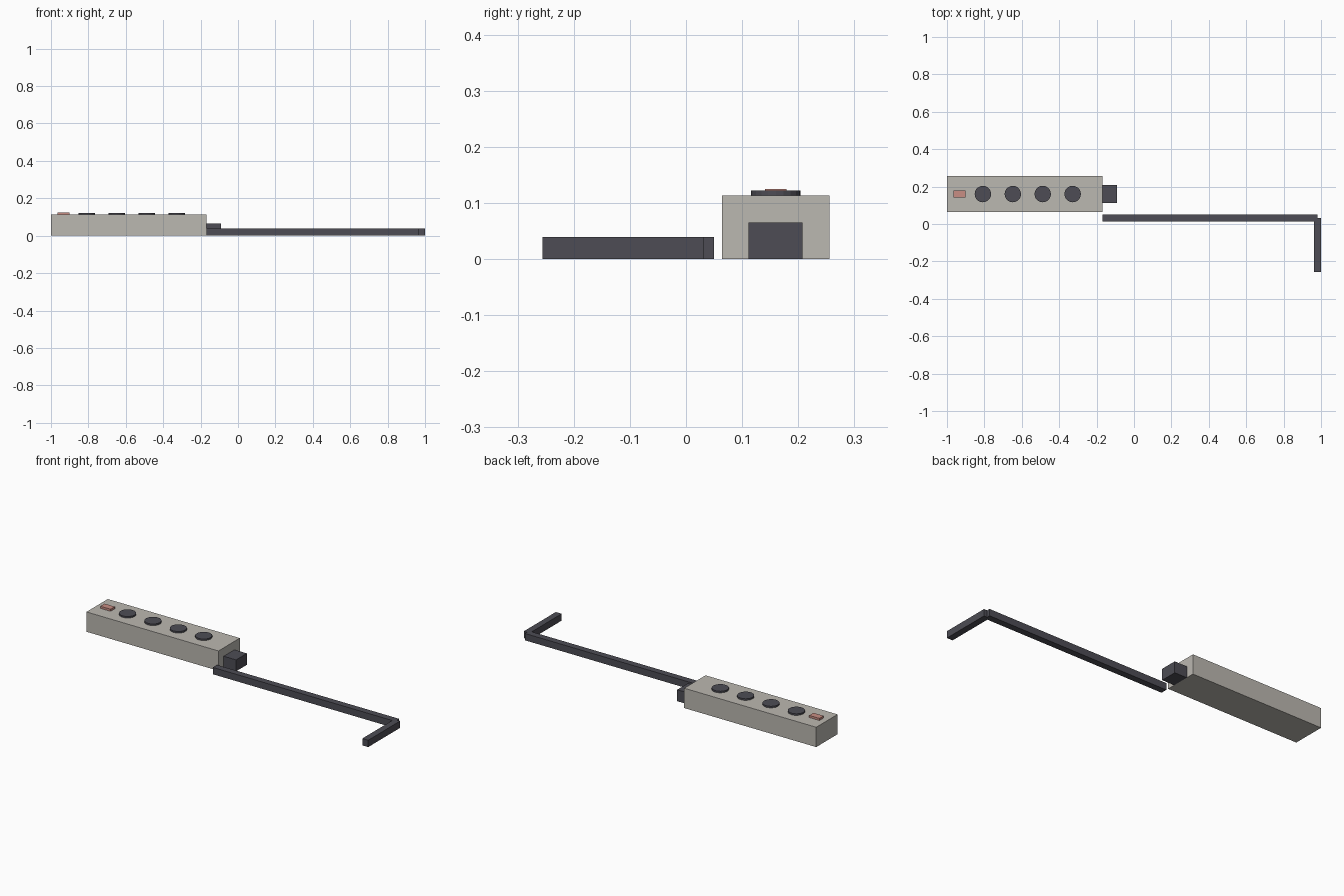
import bpy
import bmesh
from mathutils import Matrix, Vector

old = bpy.data.objects.get("Cube")
if old:
    bpy.data.objects.remove(old, do_unlink=True)


def make_material(name, rgb):
    mat = bpy.data.materials.new(name)
    mat.use_nodes = True
    color = (*rgb, 1.0)
    mat.diffuse_color = color
    mat.node_tree.nodes["Principled BSDF"].inputs["Base Color"].default_value = color
    return mat


def finish(name, bm, mat):
    mesh = bpy.data.meshes.new(name)
    bm.to_mesh(mesh)
    bm.free()
    mesh.materials.append(mat)
    obj = bpy.data.objects.new(name, mesh)
    bpy.context.collection.objects.link(obj)
    return obj


def box(name, low, high, mat):
    low, high = Vector(low), Vector(high)
    bm = bmesh.new()
    place = Matrix.Translation((low + high) / 2) @ Matrix.Diagonal((*(high - low), 1))
    bmesh.ops.create_cube(bm, size=1, matrix=place)
    return finish(name, bm, mat)


def disc(name, x, y, bottom, top, radius, mat):
    bm = bmesh.new()
    bmesh.ops.create_cone(bm, cap_ends=True, segments=20, radius1=radius, radius2=radius,
                          depth=top - bottom,
                          matrix=Matrix.Translation((x, y, (bottom + top) / 2)))
    return finish(name, bm, mat)


casing = make_material("warm grey plastic", (0.50, 0.48, 0.44))
dark = make_material("dark grey rubber", (0.075, 0.073, 0.09))
red = make_material("faded red", (0.58, 0.27, 0.23))

# Long casing and the block at its end
TOP = 0.113
MID_Y = 0.16
box("casing", (-1, 0.064, 0), (-0.168, 0.256, TOP), casing)
box("end_plug", (-0.168, 0.111, 0), (-0.09, 0.208, 0.065), dark)

# Row of round sockets and the switch
for i in range(4):
    disc(f"socket_{i + 1}", -0.808 + 0.16 * i, MID_Y, TOP, 0.122, 0.044, dark)
box("switch", (-0.966, 0.141, TOP), (-0.902, 0.179, 0.125), red)

# Square cable with a bend toward the front
box("cable_long", (-0.168, 0.013, 0), (0.98, 0.05, 0.039), dark)
box("cable_end", (0.963, -0.256, 0), (1, 0.031, 0.039), dark)
